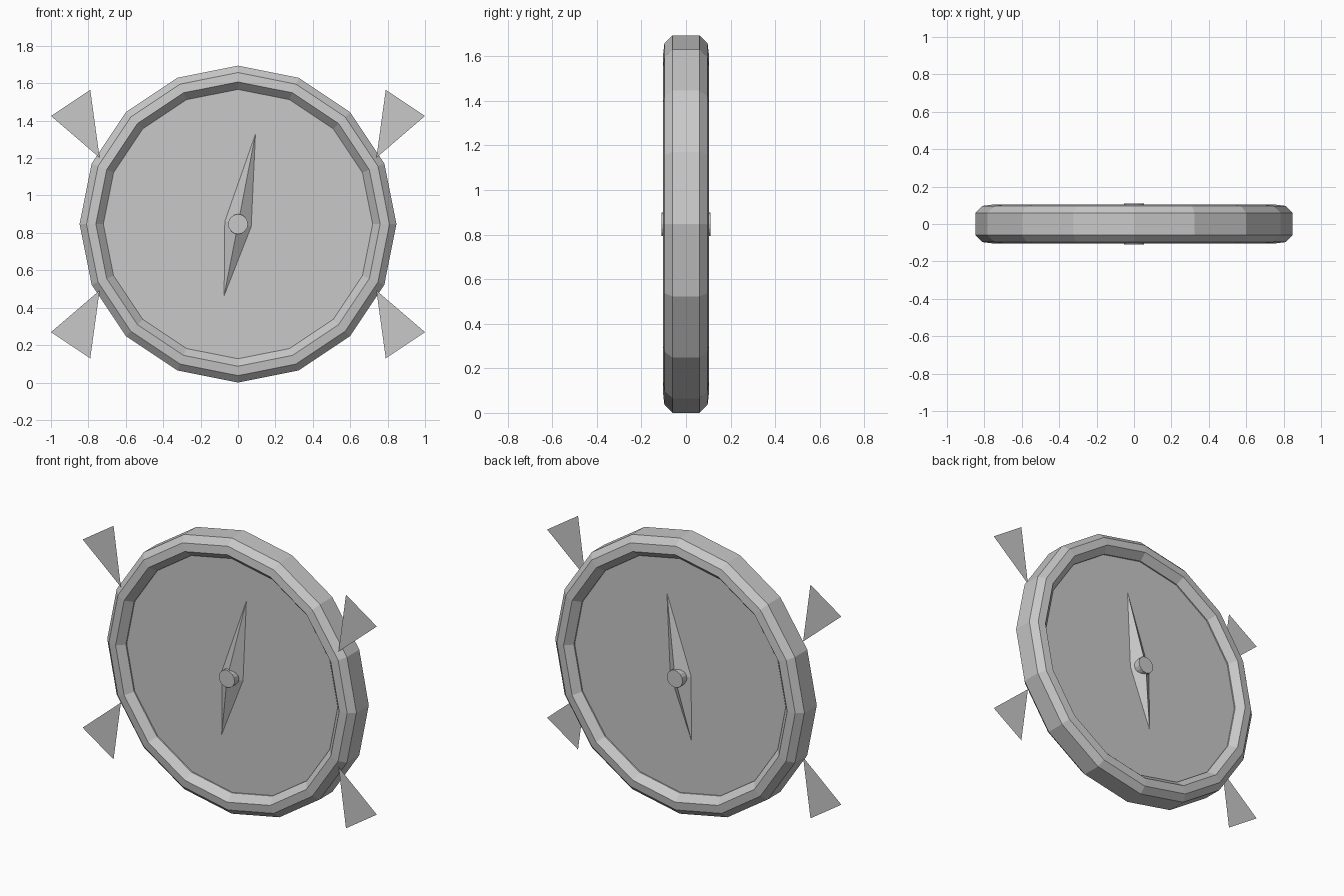
import bpy, bmesh, math
from mathutils import Vector

if "Cube" in bpy.data.objects:
    bpy.data.objects.remove(bpy.data.objects["Cube"])

CZ = 0.847          # height of the dial centre
SIDES = 16

grey = bpy.data.materials.new("light grey")
grey.diffuse_color = (0.58, 0.58, 0.58, 1)
grey.use_nodes = True
grey.node_tree.nodes["Principled BSDF"].inputs["Base Color"].default_value = grey.diffuse_color


def make(name, verts, faces, closed=True):
    me = bpy.data.meshes.new(name)
    me.from_pydata([tuple(v) for v in verts], [], faces)
    if closed:
        bm = bmesh.new()
        bm.from_mesh(me)
        bmesh.ops.recalc_face_normals(bm, faces=bm.faces)
        bm.to_mesh(me)
        bm.free()
    me.materials.append(grey)
    ob = bpy.data.objects.new(name, me)
    bpy.context.collection.objects.link(ob)
    return ob


def revolve(name, profile, sides, loop):
    """Turn (radius, y) points around the dial axis; loop joins the ends, otherwise both ends are capped."""
    n = len(profile)
    verts = []
    for i in range(sides):
        a = 2 * math.pi * i / sides
        verts += [(r * math.sin(a), y, CZ + r * math.cos(a)) for r, y in profile]
    faces = []
    for i in range(sides):
        k = (i + 1) % sides
        for j in range(n if loop else n - 1):
            m = (j + 1) % n
            faces.append((i * n + j, i * n + m, k * n + m, k * n + j))
    if not loop:
        faces.append([i * n for i in range(sides)])
        faces.append([i * n + n - 1 for i in range(sides)])
    return make(name, verts, faces)


# chamfered outer rim
half = [(0.847, 0.06), (0.81, 0.097), (0.76, 0.103), (0.72, 0.06)]
revolve("rim", [(r, -y) for r, y in half] + [(r, y) for r, y in reversed(half)], SIDES, True)

# dial plate, recessed on both sides
revolve("dial_plate", [(0.735, -0.052), (0.735, 0.052)], SIDES, False)

# needle: ridged diamond rising from the plate on each side
long_dir = Vector((0.19, 0, 0.98)).normalized()
side_dir = Vector((long_dir.z, 0, -long_dir.x))
centre = Vector((0, 0, CZ))
for label, s in (("front", -1), ("back", 1)):
    base = Vector((0, s * 0.052, 0)) + centre
    verts = [base + long_dir * 0.49, base + side_dir * 0.072,
             base - long_dir * 0.39, base - side_dir * 0.072,
             centre + Vector((0, s * 0.107, 0))]
    make(label + "_needle", verts,
         [(0, 1, 4), (1, 2, 4), (2, 3, 4), (3, 0, 4), (0, 1, 2, 3)])

# pivot pin through the needle
revolve("pivot_pin", [(0.053, -0.109), (0.053, 0.109)], 16, False)

# four flat corner fins, just behind the front of the rim
for sx in (-1, 1):
    for sz in (-1, 1):
        pts = [(0.79, 0.718), (1.0, 0.578), (0.74, 0.355)]
        verts = [(sx * x, -0.08, CZ + sz * z) for x, z in pts]
        order = (0, 1, 2) if sx * sz < 0 else (2, 1, 0)
        name = ("upper" if sz > 0 else "lower") + "_" + ("right" if sx > 0 else "left") + "_fin"
        make(name, verts, [order], closed=False)
